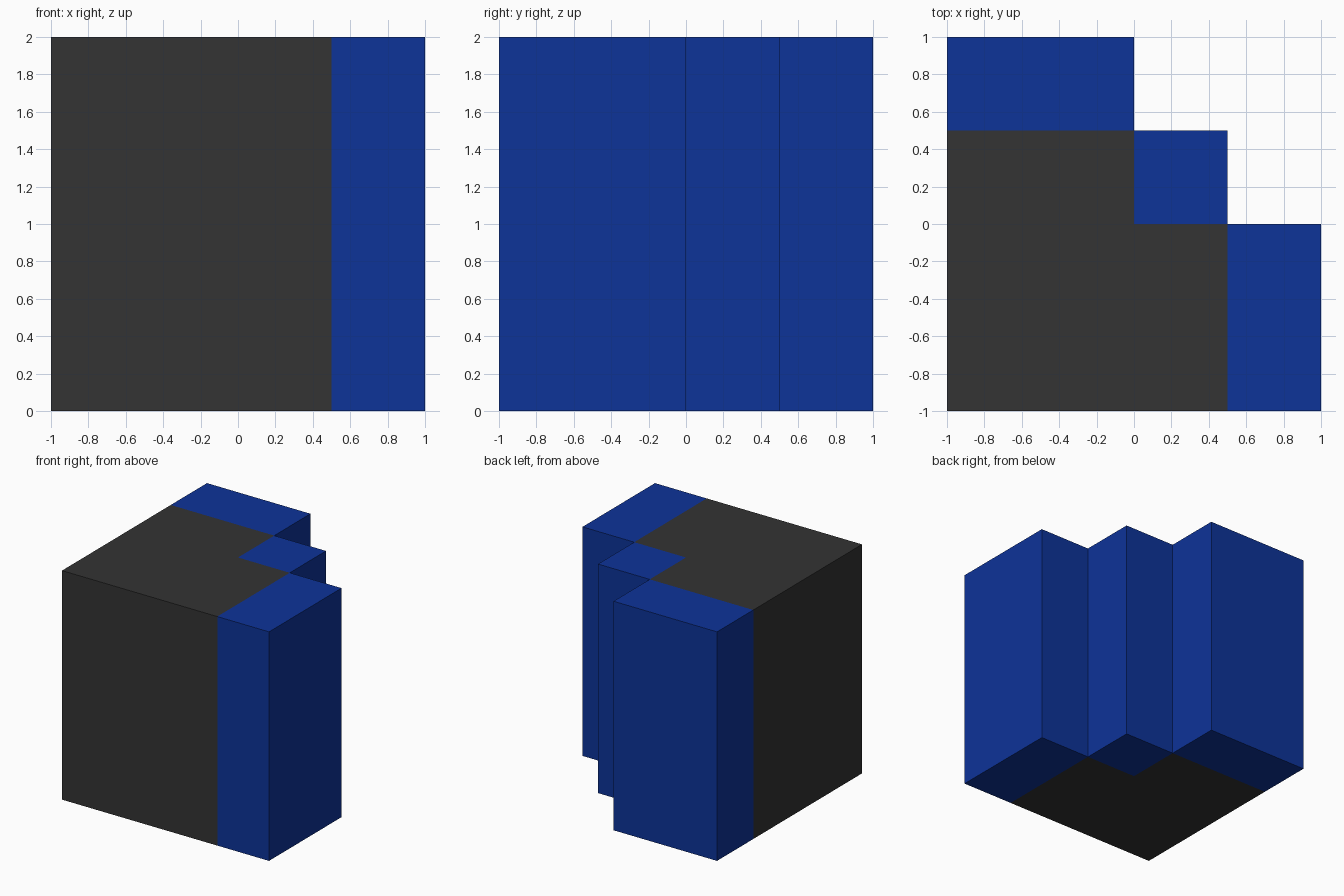
import bpy, bmesh

if "Cube" in bpy.data.objects:
    bpy.data.objects.remove(bpy.data.objects["Cube"])

HEIGHT = 2.0


def material(name, rgb):
    m = bpy.data.materials.new(name)
    m.diffuse_color = (*rgb, 1.0)
    m.use_nodes = True
    m.node_tree.nodes["Principled BSDF"].inputs["Base Color"].default_value = m.diffuse_color
    return m


def prism(name, outline, mat):
    """Extrude a counter-clockwise floor outline up to the full height."""
    bm = bmesh.new()
    base = bm.faces.new([bm.verts.new((x, y, 0)) for x, y in outline])
    top = bmesh.ops.extrude_face_region(bm, geom=[base], use_keep_orig=True)
    verts = [g for g in top["geom"] if isinstance(g, bmesh.types.BMVert)]
    bmesh.ops.translate(bm, verts=verts, vec=(0, 0, HEIGHT))
    bmesh.ops.recalc_face_normals(bm, faces=bm.faces)
    mesh = bpy.data.meshes.new(name)
    bm.to_mesh(mesh)
    bm.free()
    mesh.materials.append(mat)
    obj = bpy.data.objects.new(name, mesh)
    bpy.context.collection.objects.link(obj)
    return obj


def block(name, x0, x1, y0, y1, mat):
    return prism(name, [(x0, y0), (x1, y0), (x1, y1), (x0, y1)], mat)


grey = material("dark grey", (0.0331, 0.0331, 0.0331))
blue = material("deep blue", (0.004, 0.0331, 0.3185))

# Grey core with a notched back right corner
prism("core", [(-1, -1), (0.5, -1), (0.5, 0), (0, 0), (0, 0.5), (-1, 0.5)], grey)

# Blue blocks stepping around the core
block("back_block", -1, 0, 0.5, 1, blue)
block("corner_block", 0, 0.5, 0, 0.5, blue)
block("right_block", 0.5, 1, -1, 0, blue)
